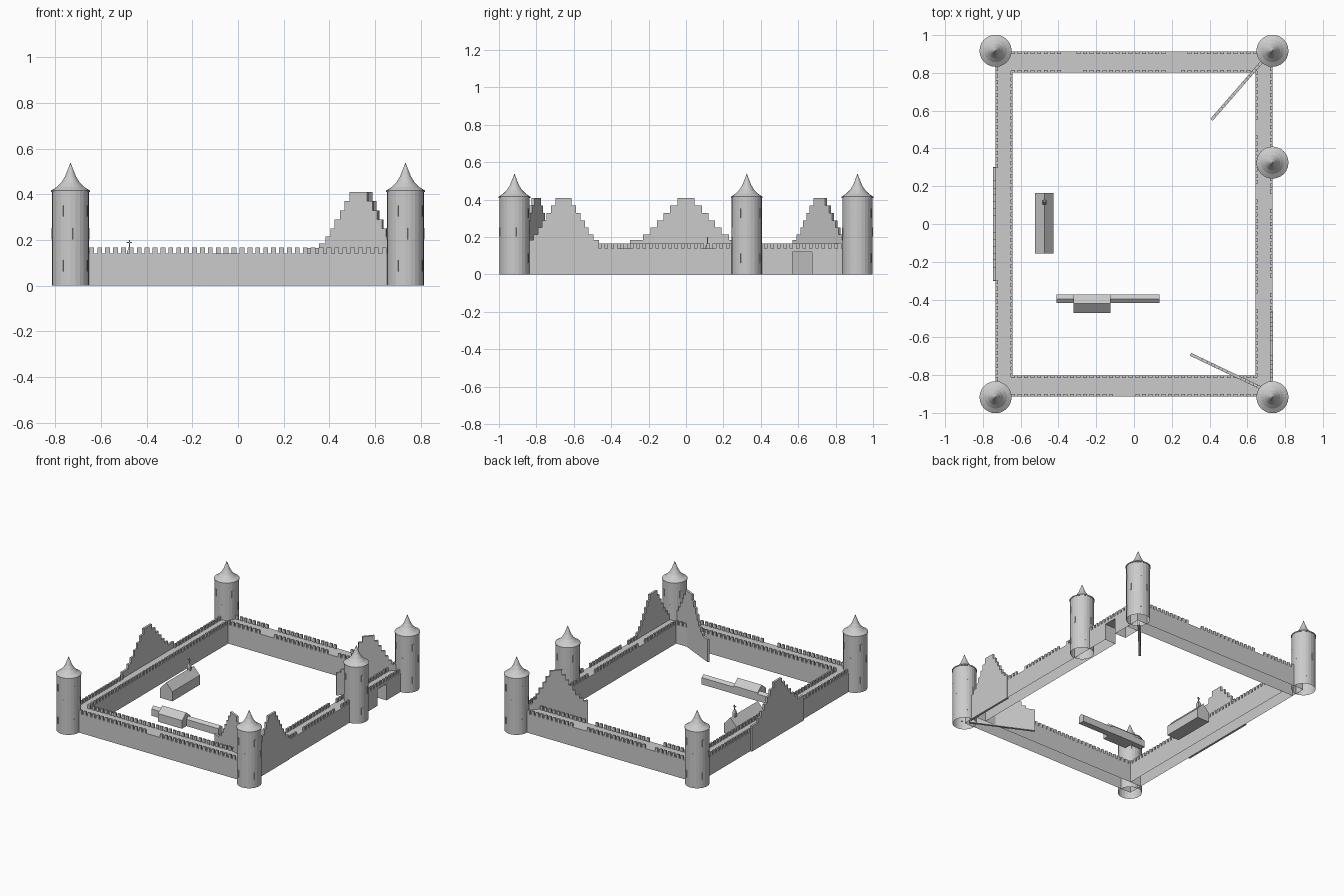
import bpy, bmesh, math
from mathutils import Matrix, Vector

if "Cube" in bpy.data.objects:
    bpy.data.objects.remove(bpy.data.objects["Cube"])

XO, YO, XI, YI = 0.733, 0.913, 0.643, 0.803   # outer and inner wall lines
H = 0.14                                      # walkway height


def finish(name, bm):
    bmesh.ops.recalc_face_normals(bm, faces=bm.faces)
    me = bpy.data.meshes.new(name)
    bm.to_mesh(me)
    bm.free()
    ob = bpy.data.objects.new(name, me)
    bpy.context.collection.objects.link(ob)
    return ob


def add_box(bm, x0, x1, y0, y1, z0, z1, open_bottom=False):
    m = Matrix.Translation(((x0 + x1) / 2, (y0 + y1) / 2, (z0 + z1) / 2)) \
        @ Matrix.Diagonal((x1 - x0, y1 - y0, z1 - z0, 1))
    vs = bmesh.ops.create_cube(bm, size=1, matrix=m)["verts"]
    if open_bottom:
        bm.normal_update()
        low = [f for f in {f for v in vs for f in v.link_faces} if f.normal.z < -0.9]
        bmesh.ops.delete(bm, geom=low, context='FACES_ONLY')


def prism(name, pts, thick, loc, angle):
    """Profile in (along, z), extruded sideways and turned about z."""
    bm = bmesh.new()
    f = bm.faces.new([bm.verts.new((x, -thick / 2, z)) for x, z in pts])
    ex = bmesh.ops.extrude_face_region(bm, geom=[f])["geom"]
    bmesh.ops.translate(bm, vec=(0, thick, 0),
                        verts=[v for v in ex if isinstance(v, bmesh.types.BMVert)])
    bm.transform(Matrix.Translation((*loc, 0)) @ Matrix.Rotation(math.radians(angle), 4, 'Z'))
    return finish(name, bm)


# Curtain walls; the east wall is split around the gate passage
bm = bmesh.new()
for s in (-1, 1):
    ya, yb = sorted((s * YO, s * YI))
    add_box(bm, -XO, XO, ya, yb, 0, H, True)
add_box(bm, -XO, -XI, -YI, YI, 0, H, True)
add_box(bm, XI, XO, -YI, 0.57, 0, H, True)
add_box(bm, XI, XO, 0.675, YI, 0, H, True)
add_box(bm, XI, XO, 0.57, 0.675, 0.12, H)
finish("curtain_wall", bm)


# Battlements: merlons along a line, skipping gaps
def merlons(name, axis, line, inward, half, gaps):
    bm = bmesh.new()
    n = int(2 * half / 0.034)
    d = sorted((line, line + inward * 0.012))
    for i in range(n + 1):
        c = -half + 2 * half * i / n
        if any(a < c < b for a, b in gaps):
            continue
        a, b = c - 0.0105, c + 0.0105
        if axis == 'x':
            add_box(bm, a, b, *d, H, 0.167)
        else:
            add_box(bm, *d, a, b, H, 0.167)
    finish(name, bm)


merlons("front_outer_merlons", 'x', -YO, 1, 0.64, [(-0.1, 0)])
merlons("front_inner_merlons", 'x', -YI, -1, 0.64, [])
merlons("back_outer_merlons", 'x', YO, -1, 0.64, [(-0.39, -0.3), (0.16, 0.27)])
merlons("back_inner_merlons", 'x', YI, 1, 0.64, [(-0.37, -0.29), (0.18, 0.25)])
merlons("west_outer_merlons", 'y', -XO, 1, 0.82, [(-0.29, 0.3)])
merlons("west_inner_merlons", 'y', -XI, -1, 0.8, [])
merlons("east_outer_merlons", 'y', XO, -1, 0.82,
        [(-0.9, -0.47), (-0.36, -0.28), (0.08, 0.14), (0.24, 0.4)])
merlons("east_inner_merlons", 'y', XI, 1, 0.8,
        [(-0.45, -0.36), (0.13, 0.2), (0.47, 0.54)])


# Round towers with flared roofs and slit windows
def tower(name, cx, cy, n=24):
    prof = [(0.081, 0), (0.081, 0.41), (0.085, 0.41), (0.085, 0.416), (0.06, 0.432),
            (0.04, 0.452), (0.024, 0.478), (0.012, 0.508)]
    bm = bmesh.new()
    rings = [[bm.verts.new((cx + r * math.cos(2 * math.pi * i / n),
                            cy + r * math.sin(2 * math.pi * i / n), z))
              for i in range(n)] for r, z in prof]
    for lo, hi in zip(rings, rings[1:]):
        for i in range(n):
            j = (i + 1) % n
            bm.faces.new((lo[i], lo[j], hi[j], hi[i]))
    tip = bm.verts.new((cx, cy, 0.54))
    for i in range(n):
        bm.faces.new((rings[-1][i], rings[-1][(i + 1) % n], tip))
    finish(name, bm)
    bm = bmesh.new()
    for q in range(4):
        for deg, z in ((-27, 0.327), (11, 0.227), (-27, 0.087)):
            m = Matrix.Translation((cx, cy, z)) \
                @ Matrix.Rotation(math.radians(90 * q + deg), 4, 'Z') \
                @ Matrix.Translation((0, -0.079, 0)) @ Matrix.Diagonal((0.012, 0.008, 0.05, 1))
            bmesh.ops.create_cube(bm, size=1, matrix=m)
    finish(name + "_slits", bm)


for i, (x, y) in enumerate([(-XO, -0.917), (XO, -0.917), (XO, 0.325), (XO, 0.917), (-XO, 0.917)]):
    tower(f"tower_{i + 1}", x, y)


# Stepped gable walls
TOPS = [0.185, 0.215, 0.25, 0.29, 0.33, 0.37, 0.41]
BIG = [0.30, 0.23, 0.19, 0.155, 0.12, 0.085, 0.045]
SMALL = [0.19, 0.16, 0.135, 0.115, 0.09, 0.068, 0.042]


def gable(name, halves, loc, angle, left, right):
    half = []
    z0 = 0.165
    for h, z in zip(halves, TOPS):
        half += [(h, z0), (h, z)]
        z0 = z
    pts = [(-left, 0), (right, 0), (right, 0.165)] + half
    pts += [(-x, z) for x, z in reversed(half)] + [(-left, 0.165)]
    prism(name, pts, 0.016, loc, angle)


gable("west_gable", BIG, (-0.738, 0), 90, 0.301, 0.301)
gable("east_gable", SMALL, (0.729, -0.655), 90, 0.2, 0.191)
gable("southeast_diagonal_gable", SMALL, (0.53, -0.80), -25.5, 0.255, 0.2)
gable("northeast_diagonal_gable", SMALL, (0.555, 0.718), 49, 0.22, 0.2)


# Courtyard buildings
def house(name, width, length, eave, ridge, loc, angle):
    w = width / 2
    prism(name, [(-w, 0), (w, 0), (w, eave), (0, ridge), (-w, eave)], length, loc, angle)


house("chapel", 0.1, 0.32, 0.07, 0.125, (-0.475, 0.005), 0)
house("long_house", 0.045, 0.545, 0.05, 0.066, (-0.137, -0.397), 90)
house("hall", 0.098, 0.195, 0.06, 0.1, (-0.222, -0.422), 90)

# Chapel bell turret and cross
bm = bmesh.new()
add_box(bm, -0.486, -0.464, 0.104, 0.126, 0.1, 0.145)
bmesh.ops.create_cone(bm, cap_ends=True, segments=4, radius1=0.017, radius2=0.001, depth=0.03,
                      matrix=Matrix.Translation((-0.475, 0.115, 0.16))
                      @ Matrix.Rotation(math.pi / 4, 4, 'Z'))
add_box(bm, -0.4775, -0.4725, 0.1125, 0.1175, 0.16, 0.2)
add_box(bm, -0.487, -0.463, 0.1125, 0.1175, 0.186, 0.191)
finish("bell_turret", bm)
